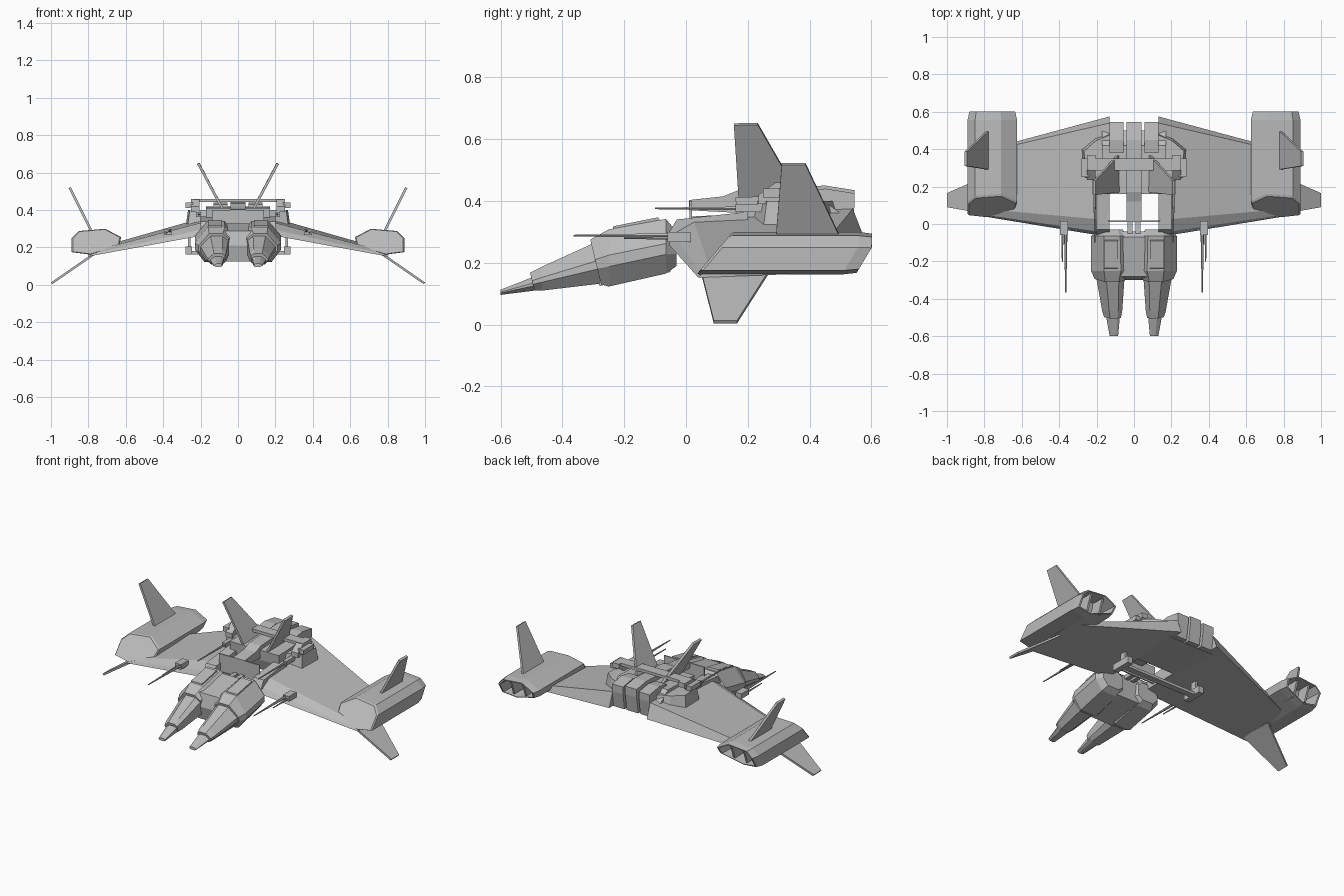
import bpy, bmesh
from mathutils import Vector

cube = bpy.data.objects.get("Cube")
if cube:
    bpy.data.objects.remove(cube, do_unlink=True)

grey = bpy.data.materials.new("hull_grey")
grey.use_nodes = True
COLOUR = (0.5, 0.5, 0.5, 1)
grey.diffuse_color = COLOUR
grey.node_tree.nodes["Principled BSDF"].inputs["Base Color"].default_value = COLOUR


def loft(name, rings, mirror=False):
    """Skin a row of rings with equal point counts and cap both ends."""
    bm = bmesh.new()
    rows = [[bm.verts.new(p) for p in ring] for ring in rings]
    n = len(rows[0])
    for a, b in zip(rows, rows[1:]):
        for i in range(n):
            j = (i + 1) % n
            bm.faces.new((a[i], a[j], b[j], b[i]))
    bm.faces.new(rows[0][::-1])
    bm.faces.new(rows[-1])
    bmesh.ops.recalc_face_normals(bm, faces=bm.faces)
    mesh = bpy.data.meshes.new(name)
    bm.to_mesh(mesh)
    bm.free()
    mesh.materials.append(grey)
    obj = bpy.data.objects.new(name, mesh)
    bpy.context.collection.objects.link(obj)
    if mirror:
        obj.modifiers.new("mirror", "MIRROR")
    return obj


def slab(name, x0, x1, profile, mirror=False):
    """Extrude a side profile of (y, z) points from x0 to x1."""
    return loft(name, [[(x, y, z) for y, z in profile] for x in (x0, x1)], mirror)


def box(name, x0, x1, y0, y1, z0, z1, mirror=False):
    return slab(name, x0, x1, [(y0, z0), (y1, z0), (y1, z1), (y0, z1)], mirror)


def plate(name, corners, thick=0.012):
    """Thin mirrored fin through four corners."""
    pts = [Vector(c) for c in corners]
    off = (pts[1] - pts[0]).cross(pts[2] - pts[0]).normalized() * thick / 2
    return loft(name, [[p - off for p in pts], [p + off for p in pts]], True)


def rod(name, x, z, y0, y1, r0, r1):
    """Tapered six-sided barrel along y."""
    hexagon = [(1, 0), (.5, .87), (-.5, .87), (-1, 0), (-.5, -.87), (.5, -.87)]
    return loft(name, [[(x + r * a, y, z + r * b) for a, b in hexagon]
                       for y, r in ((y0, r0), (y1, r1))], True)


# Twin noses: faceted cross-section scaled to each station
FACETS = [(0, .8), (.2, 1), (.65, 1), (1, .55), (1, .35), (.75, 0), (.2, 0), (0, .2)]


def station(y, x0, x1, z0, z1, lean=0.0):
    return [(x0 + (x1 - x0) * u, y - lean * v, z0 + (z1 - z0) * v) for u, v in FACETS]


loft("nose_body", [station(-.275, .05, .21, .13, .275, .035),
                   station(-.25, .03, .23, .123, .308),
                   station(-.065, .035, .23, .165, .342),
                   station(-.03, .06, .2, .19, .3)], True)
loft("nose_middle", [station(-.49, .07, .16, .11, .168, .015),
                     station(-.465, .063, .17, .11, .188),
                     station(-.28, .05, .203, .132, .272)], True)
loft("nose_tip", [station(-.6, .085, .13, .096, .113),
                  station(-.49, .075, .15, .11, .156)], True)
slab("nose_hatch", .085, .16, [(-.24, .3), (-.235, .318), (-.09, .347), (-.08, .33)], True)
slab("nose_centre", -.08, .08,
     [(-.28, .125), (-.3, .21), (-.28, .288), (-.07, .328), (-.04, .3), (-.05, .17)])
box("nose_coupling", .008, .035, -.06, .012, .285, .31, True)

# Wings: thin leading edge, thick at the rear root
ROOT = [(-.07, .275), (-.05, .31), (.02, .35), (.54, .375), (.575, .285)]
TIP = [(.04, .152), (.05, .162), (.08, .175), (.385, .185), (.395, .165)]
loft("wing", [[(.13, y, z) for y, z in ROOT], [(.8, y, z) for y, z in TIP]], True)
slab("wing_root_rail", .13, .2, [(-.06, .29), (-.03, .34), (.2, .365), (.2, .3)], True)

# Engine pods with sloped intakes and hollow exhausts
SECTION = [(.89, .175), (.89, .25), (.85, .288), (.71, .3),
           (.625, .255), (.635, .21), (.79, .162)]


def pod_ring(scale, depth):
    pts = [(.76 + (x - .76) * scale, .23 + (z - .23) * scale) for x, z in SECTION]
    return [(x, depth(z), z) for x, z in pts]


def intake(shift):
    return lambda z: .032 + shift + (z - .16) * .85


def exhaust(shift):
    return lambda z: .602 - shift - max(0, .25 - z) * .6


loft("engine_pod", [pod_ring(.95, intake(0)), pod_ring(1, intake(.01)),
                    pod_ring(1, exhaust(.045)), pod_ring(.92, exhaust(0)),
                    pod_ring(.84, exhaust(0)), pod_ring(.78, exhaust(.1))], True)
for x in (.715, .8):
    slab("exhaust_divider", x, x + .012,
         [(.46, .185), (.55, .185), (.585, .28), (.46, .28)], True)

# Fins
plate("pod_fin", [(.775, .29, .27), (.9, .31, .52), (.9, .387, .52), (.775, .505, .27)], .014)
plate("lower_fin", [(.77, .05, .165), (.997, .09, .008), (.997, .165, .008), (.77, .265, .165)])
plate("centre_fin", [(.085, .17, .41), (.212, .155, .648), (.212, .232, .65), (.085, .37, .41)], .014)

# Central engine block and columns, closed underneath between the wings
slab("engine_block", -.17, .17,
     [(.16, .412), (.42, .42), (.5, .36), (.5, .278), (.19, .278), (.165, .35)])
slab("centre_column", -.04, .04,
     [(.01, .37), (.01, .403), (.12, .415), (.17, .435), (.45, .45),
      (.545, .435), (.545, .385), (.53, .28), (.3, .28), (.2, .36)])
slab("side_column", .055, .13,
     [(.36, .28), (.38, .43), (.45, .44), (.545, .425), (.545, .38), (.53, .28)], True)
box("front_bulkhead", -.14, .14, .012, .02, .29, .4)

# Shoulder plates on the wing roots
SHOULDER = [(.13, .2), (.27, .25), (.28, .4), (.21, .465), (.13, .5)]
loft("shoulder", [[(x, y, .31) for x, y in SHOULDER],
                  [(.15 + (x - .15) * .9, .33 + (y - .33) * .85, .4) for x, y in SHOULDER]], True)

# Upper crossbar and the matching lower bracket
box("crossbar", -.24, .24, .285, .35, .442, .46)
slab("crossbar_end", .205, .25,
     [(.235, .39), (.235, .42), (.29, .46), (.37, .46), (.37, .43), (.3, .39)], True)
box("crossbar_pod", .24, .28, .25, .35, .412, .44, True)
box("lower_beam", -.275, .275, .2, .24, .163, .18)
box("lower_beam_end", .245, .28, .15, .28, .163, .205, True)
box("lower_strut", .255, .268, .2, .24, .18, .27, True)

# Guns
box("wing_gun_mount", .352, .395, -.06, .015, .268, .3, True)
rod("wing_gun_long", .365, .288, -.365, -.05, .003, .009)
rod("wing_gun_short", .383, .28, -.2, -.05, .003, .006)
rod("shoulder_gun", .21, .376, -.1, .26, .003, .008)
box("shoulder_gun_mount", .198, .224, .16, .26, .364, .39, True)
